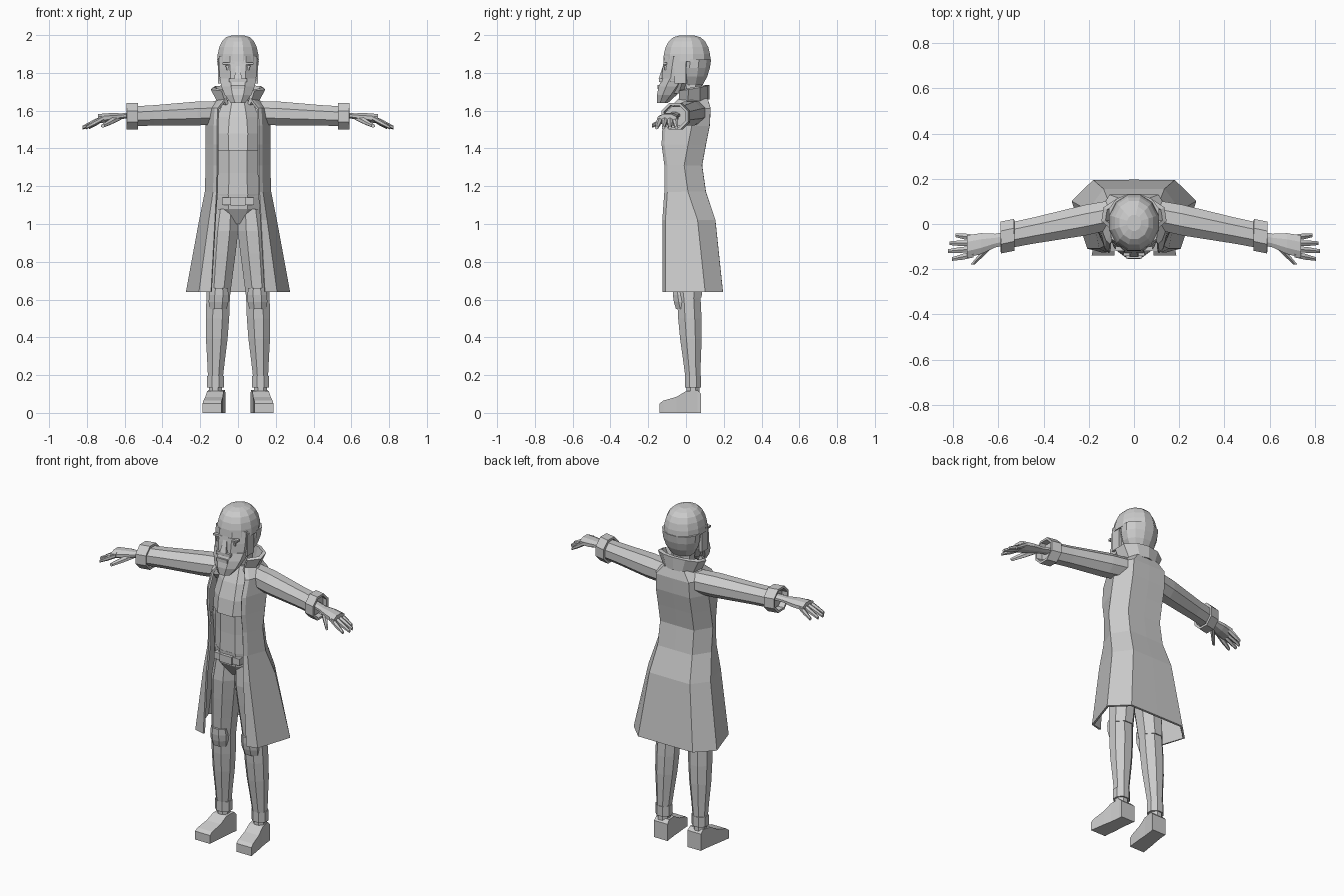
import bpy, bmesh, math
from mathutils import Vector

if "Cube" in bpy.data.objects:
    bpy.data.objects.remove(bpy.data.objects["Cube"])

grey = bpy.data.materials.new("plain grey")
grey.use_nodes = True
grey.diffuse_color = (.6, .6, .6, 1)
grey.node_tree.nodes["Principled BSDF"].inputs["Base Color"].default_value = grey.diffuse_color


def surface(name, rows, closed, mirror=False, thickness=0):
    """Bridge rows of points; closed solid rows get end caps."""
    bm = bmesh.new()
    rows = [[bm.verts.new(point) for point in row] for row in rows]
    count = len(rows[0])
    for low, high in zip(rows, rows[1:]):
        for i in range(count if closed else count - 1):
            j = (i + 1) % count
            bm.faces.new((low[i], low[j], high[j], high[i]))
    if closed and not thickness:
        bm.faces.new(rows[0])
        bm.faces.new(rows[-1])
    bmesh.ops.recalc_face_normals(bm, faces=bm.faces)
    mesh = bpy.data.meshes.new(name)
    bm.to_mesh(mesh)
    bm.free()
    mesh.materials.append(grey)
    part = bpy.data.objects.new(name, mesh)
    bpy.context.collection.objects.link(part)
    if mirror:
        part.modifiers.new("Mirror", 'MIRROR')
    if thickness:
        solid = part.modifiers.new("Solidify", 'SOLIDIFY')
        solid.thickness = thickness
        solid.offset = 0


def ring(centre, axis, half_u, half_v, sides):
    """A polygon across an axis whose flats touch the two half sizes."""
    u, v = [other for other in range(3) if other != axis]
    grow = 1 / math.cos(math.pi / sides)
    points = []
    for i in range(sides):
        angle = (i + .5) * math.tau / sides
        point = Vector(centre)
        point[u] += half_u * grow * math.cos(angle)
        point[v] += half_v * grow * math.sin(angle)
        points.append(point)
    return points


def swell(name, start, end, sizes, flat=1, sides=8, mirror=False, thickness=0):
    """A limb with evenly spaced rings from start to end."""
    start, end = Vector(start), Vector(end)
    span = [abs(d) for d in end - start]
    axis = span.index(max(span))
    rows = [ring(start.lerp(end, i / (len(sizes) - 1)), axis, size, size * flat, sides)
            for i, size in enumerate(sizes)]
    surface(name, rows, True, mirror, thickness)


def box(name, centre, size, mirror=False):
    centre, half = Vector(centre), Vector(size) / 2
    rise = Vector((0, 0, half.z))
    rows = [ring(centre + side * rise, 2, half.x, half.y, 4) for side in (-1, 1)]
    surface(name, rows, True, mirror)


# Long open coat, set by half width, back and front at each height
def coat_row(z, width, back, front):
    opening = min(.06 + .3 * width, .65 * width)
    return [(opening, front, z), (.75 * width, front + .015, z), (width, back - .09, z),
            (.66 * width, back, z), (0, back, z)]


coat_rows = [coat_row(.64, .27, .19, -.12), coat_row(1.02, .2, .15, -.12),
             coat_row(1.17, .17, .1, -.11), coat_row(1.31, .165, .08, -.11),
             coat_row(1.42, .165, .1, -.125), coat_row(1.52, .165, .12, -.12),
             coat_row(1.61, .16, .125, -.085), coat_row(1.66, .1, .11, -.035)]
surface("coat", coat_rows, False, True, .012)


# Standing collar, flared at the top and open at the front
def collar_row(z, radius):
    angles = [math.radians(degrees) for degrees in (35, 75, 115, 150, 180)]
    return [(radius * math.sin(a), .035 - .08 * math.cos(a), z - .015 * math.cos(a))
            for a in angles[:-1]] + [(0, .115, z + .015)]


surface("collar", [collar_row(1.645, .1), collar_row(1.72, .14)], False, True, .02)

# Sleeves and open cuffs
swell("sleeve", (.1, .04, 1.59), (.56, -.052, 1.57), [.065, .068, .063, .058, .056], .93, mirror=True)
swell("cuff", (.53, -.048, 1.57), (.59, -.06, 1.57), [.064, .064], mirror=True, thickness=.014)

# Hands with four drooping fingers and a thumb
swell("hand", (.55, -.06, 1.578), (.74, -.1, 1.557), [.03, .03, .046, .05], .5, mirror=True)
for i, name in enumerate(["little_finger", "ring_finger", "middle_finger", "index_finger"]):
    reach = .79 + .035 * math.sin(i * .9)
    swell(name, (.71, -.06 - .025 * i, 1.562), (reach, -.05 - .035 * i, 1.51),
          [.013, .013, .008], sides=6, mirror=True)
swell("thumb", (.63, -.09, 1.565), (.715, -.18, 1.52), [.016, .014, .009], sides=6, mirror=True)

# Shirt, waist, hips and belt
swell("chest", (0, -.02, 1.39), (0, .035, 1.655), [.12, .125, .11, .075], .87)
swell("waist", (0, -.01, 1.14), (0, -.015, 1.4), [.122, .115, .115], .73)
swell("hips", (0, 0, 1), (0, -.005, 1.16), [.055, .12, .125], .76)
box("belt", (0, -.06, 1.12), (.17, .095, .04))
box("buckle", (0, -.105, 1.12), (.08, .025, .045))

# Trouser legs with knee pads
swell("thigh", (.066, 0, 1.08), (.105, .015, .61), [.066, .077, .073, .067, .062], 1.1, mirror=True)
swell("shin", (.105, .015, .61), (.12, .037, .17), [.062, .062, .057, .047, .038], mirror=True)
swell("knee_pad", (.105, -.015, .55), (.1, -.03, .66), [.045, .052, .052, .046], .85, mirror=True)

# Ankles, bands and shoes with flat soles
swell("ankle", (.12, .037, .06), (.12, .037, .15), [.035, .034], mirror=True)
swell("ankle_band", (.12, .037, .135), (.12, .037, .195), [.045, .045], .93, mirror=True)
shoe_rows = []
for y, height in [(.08, .1), (.06, .12), (0, .115), (-.05, .085), (-.12, .065), (-.14, .05)]:
    shoe_rows.append(ring((.12 - y / 8, y, height / 2), 1, .055 - .1 * height, height / 2, 4))
surface("shoe", shoe_rows, True, True)

# Neck, face and beard
swell("neck", (0, .045, 1.6), (0, .02, 1.77), [.06, .06])
swell("face", (0, -.06, 1.69), (0, -.03, 1.89), [.06, .095, .1, .1], .84)
swell("beard", (0, -.125, 1.64), (0, -.055, 1.77), [.038, .07, .088, .097], .75)
swell("nose", (0, -.125, 1.77), (0, -.11, 1.84), [.02, .015, .011], sides=4)
box("lips", (0, -.145, 1.725), (.07, .014, .02))
box("moustache", (0, -.13, 1.76), (.095, .025, .018))
box("brow", (.05, -.11, 1.85), (.062, .02, .012), True)
box("eye", (.045, -.111, 1.822), (.034, .008, .016), True)
box("eyelid", (.045, -.11, 1.835), (.044, .012, .006), True)

# Hair: squared dome over the forehead, nape and sideburns
crown_rows = []
for i in range(6):
    angle = .29 * i
    size = .11 * math.cos(angle) ** .6
    crown_rows.append(ring((0, .005, 1.86 + .14 * math.sin(angle)), 2, size, 1.14 * size, 12))
surface("hair_crown", crown_rows, True)
swell("hair_nape", (0, .035, 1.735), (0, .045, 1.87), [.066, .092, .106, .11], .8, sides=12)
box("sideburn", (.096, -.03, 1.81), (.018, .06, .13), True)
